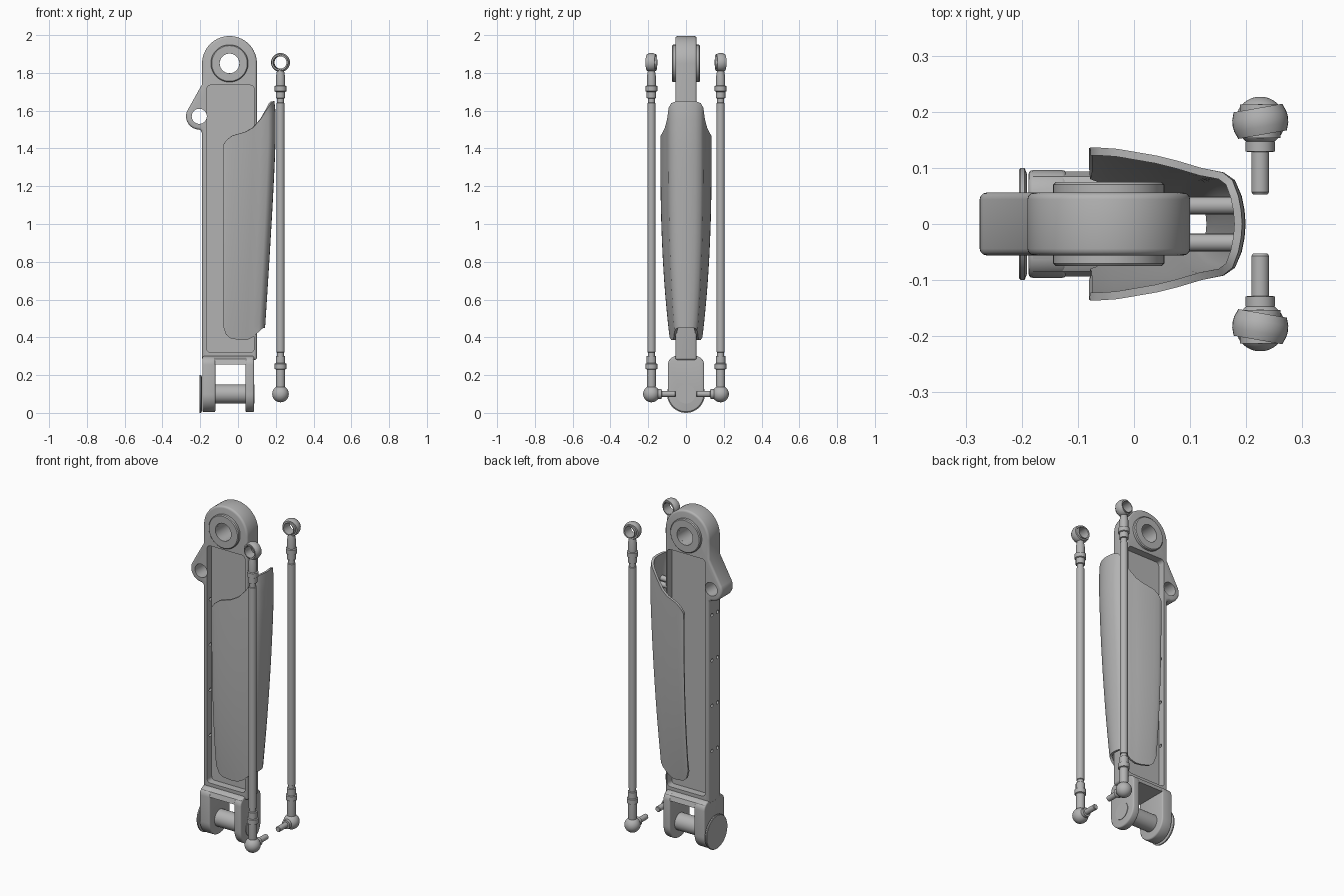
import bpy, bmesh
from math import sin, cos, pi, radians
from mathutils import Matrix, Vector

if "Cube" in bpy.data.objects:
    bpy.data.objects.remove(bpy.data.objects["Cube"], do_unlink=True)

grey = bpy.data.materials.new("plain grey")
grey.use_nodes = True
grey.diffuse_color = (0.45, 0.45, 0.45, 1)
grey.node_tree.nodes["Principled BSDF"].inputs["Base Color"].default_value = (0.45, 0.45, 0.45, 1)


def make(name, bm):
    bmesh.ops.recalc_face_normals(bm, faces=bm.faces)
    mesh = bpy.data.meshes.new(name)
    bm.to_mesh(mesh)
    bm.free()
    obj = bpy.data.objects.new(name, mesh)
    bpy.context.collection.objects.link(obj)
    mesh.materials.append(grey)
    return obj


def activate(obj):
    bpy.ops.object.select_all(action='DESELECT')
    obj.select_set(True)
    bpy.context.view_layer.objects.active = obj


def apply(obj, kind, **settings):
    mod = obj.modifiers.new(kind.lower(), kind)
    for key, value in settings.items():
        setattr(mod, key, value)
    activate(obj)
    bpy.ops.object.modifier_apply(modifier=mod.name)


def bevel(obj, width, segments=3):
    apply(obj, 'BEVEL', width=width, segments=segments, limit_method='ANGLE', angle_limit=radians(40))


def cut(obj, cutter):
    apply(obj, 'BOOLEAN', operation='DIFFERENCE', object=cutter, solver='EXACT')
    bpy.data.objects.remove(cutter, do_unlink=True)


def smooth(obj, angle=35):
    activate(obj)
    bpy.ops.object.shade_smooth_by_angle(angle=radians(angle))


def arc(cx, cy, r, start, end, n=16):
    angles = [radians(start + (end - start) * i / n) for i in range(n + 1)]
    return [(cx + r * cos(a), cy + r * sin(a)) for a in angles]


def prism(name, pts, axis, lo, hi):
    """Extrude an outline along x (points are y, z) or y (points are x, z)."""
    bm = bmesh.new()
    rings = []
    for d in (lo, hi):
        rings.append([bm.verts.new((d, a, b) if axis == 'x' else (a, d, b)) for a, b in pts])
    bm.faces.new(rings[0])
    bm.faces.new(rings[1])
    for i in range(len(pts)):
        j = (i + 1) % len(pts)
        bm.faces.new((rings[0][i], rings[0][j], rings[1][j], rings[1][i]))
    return make(name, bm)


def rect(x0, x1, z0, z1, r=0.02):
    return (arc(x1 - r, z1 - r, r, 0, 90, 4) + arc(x0 + r, z1 - r, r, 90, 180, 4)
            + arc(x0 + r, z0 + r, r, 180, 270, 4) + arc(x1 - r, z0 + r, r, 270, 360, 4))


def lathe(name, profile, place, closed=False, n=32):
    """Spin (radius, height) points about the local z axis."""
    bm = bmesh.new()
    rings = [[bm.verts.new((r * cos(2 * pi * k / n), r * sin(2 * pi * k / n), h)) for k in range(n)]
             for r, h in profile]
    pairs = list(zip(rings, rings[1:]))
    if closed:
        pairs.append((rings[-1], rings[0]))
    else:
        bm.faces.new(rings[0])
        bm.faces.new(rings[-1])
    for a, b in pairs:
        for k in range(n):
            m = (k + 1) % n
            bm.faces.new((a[k], a[m], b[m], b[k]))
    bmesh.ops.transform(bm, matrix=place, verts=bm.verts)
    return make(name, bm)


def at(x, y, z, axis='z', turn=0):
    tilt = {'z': Matrix(), 'y': Matrix.Rotation(-pi / 2, 4, 'X'), 'x': Matrix.Rotation(pi / 2, 4, 'Y')}[axis]
    return Matrix.Translation((x, y, z)) @ Matrix.Rotation(turn, 4, 'Z') @ tilt


def cylinder(name, r, lo, hi, place, n=32):
    return lathe(name, [(r, lo), (r, hi)], place, n=n)


# Main beam with rounded head and side lug
outline = ([(0.10, 0.28)] + arc(-0.045, 1.85, 0.145, 0, 180, 32) + [(-0.19, 1.74)]
           + arc(-0.205, 1.57, 0.07, 155, 270, 14) + [(-0.19, 1.49), (-0.19, 0.28)])
beam = prism("main_beam", outline, 'y', -0.056, 0.056)
bevel(beam, 0.012)
for lo, hi in ((-0.2, -0.012), (0.012, 0.2)):
    cut(beam, prism("pocket_cutter", rect(-0.165, 0.085, 0.32, 1.735), 'y', lo, hi))
cut(beam, cylinder("lug_cutter", 0.04, -0.2, 0.2, at(-0.205, 0, 1.57, 'y')))
cut(beam, cylinder("head_cutter", 0.052, -0.2, 0.2, at(-0.045, 0, 1.85, 'y')))
for i in range(4):
    for side in (-1, 1):
        cut(beam, cylinder("screw_cutter", 0.01, -0.04, 0.04,
                           at(-0.18, side * 0.026, 0.59 + 0.27 * i, 'x'), 12))
smooth(beam)

# Head bushing
smooth(lathe("head_bushing", [(0.052, -0.075), (0.094, -0.075), (0.099, -0.07), (0.099, 0.07),
                              (0.094, 0.075), (0.052, 0.075)], at(-0.045, 0, 1.85, 'y'), True, 48))

# Lower clevis: bridge, two cheeks, axle and end disc
cheek = arc(0, 0.1, 0.096, 180, 360, 24) + arc(0.051, 0.255, 0.045, 0, 90, 6) + arc(-0.051, 0.255, 0.045, 90, 180, 6)
for name, lo, hi in (("outer_cheek", -0.188, -0.12), ("inner_cheek", 0.04, 0.085)):
    part = prism(name, cheek, 'x', lo, hi)
    bevel(part, 0.008)
    smooth(part)
bridge = prism("clevis_bridge", [(-0.094, 0.257), (0.094, 0.257), (0.085, 0.285), (0.06, 0.3),
                                 (-0.06, 0.3), (-0.085, 0.285)], 'x', -0.18, 0.08)
smooth(bridge)
smooth(cylinder("axle", 0.05, -0.15, 0.088, at(0, 0, 0.1, 'x')))
smooth(lathe("end_disc", [(0.09, -0.191), (0.1, -0.195), (0.1, -0.202), (0.097, -0.205)],
             at(0, 0, 0.1, 'x'), n=48))

# Curved fairing: half section as x, y, top height, bottom height
section = [(-0.08, 0.135, 1.38, 0.52), (-0.078, 0.136, 1.42, 0.46), (-0.06, 0.136, 1.445, 0.415),
           (-0.03, 0.134, 1.468, 0.395), (0.04, 0.122, 1.488, 0.385), (0.08, 0.112, 1.51, 0.385),
           (0.12, 0.1, 1.555, 0.4), (0.16, 0.092, 1.615, 0.43), (0.18, 0.078, 1.64, 0.447),
           (0.192, 0.05, 1.65, 0.45), (0.197, 0.025, 1.65, 0.45)]
columns = section + [(0.199, 0, 1.65, 0.45)] + [(x, -y, t, b) for x, y, t, b in reversed(section)]


def fairing_point(x, y, z):
    fall = max(0, 1.45 - z)
    sx = 1 - 0.2 * (fall / 1.0) ** 1.2 - 1.2 * max(0, z - 1.58) ** 1.5
    sy = 1 - 0.36 * (fall / 1.05) ** 2.6
    return Vector((-0.08 + (x + 0.08) * sx, y * sy, z))


bm = bmesh.new()
rows = 24
grid = [[bm.verts.new(fairing_point(x, y, b + (t - b) * i / rows)) for i in range(rows + 1)]
        for x, y, t, b in columns]
for a, b in zip(grid, grid[1:]):
    for i in range(rows):
        bm.faces.new((a[i], b[i], b[i + 1], a[i + 1]))
fairing = make("fairing_shell", bm)
# Make the outer skin face away from the beam before thickening inward
middle = min(fairing.data.polygons, key=lambda p: abs(p.center.y) + abs(p.center.z - 1))
if middle.normal.x < 0:
    fairing.data.flip_normals()
apply(fairing, 'SOLIDIFY', thickness=0.014, offset=-1)
smooth(fairing, 50)

# Standoffs that carry the fairing
for z, reach in ((1.5, 0.185), (0.6, 0.135)):
    for y in (-0.033, 0.033):
        smooth(cylinder("fairing_standoff", 0.016, 0.09, reach, at(0, y, z, 'x'), 16))

# Pair of control rods with ring ends and ball joints
rod = [(0.02, 0.11), (0.024, 0.15), (0.024, 0.23), (0.031, 0.233), (0.031, 0.26), (0.025, 0.263),
       (0.025, 0.30), (0.018, 0.302), (0.018, 0.32), (0.022, 0.322), (0.022, 1.64), (0.018, 1.642),
       (0.018, 1.665), (0.025, 1.667), (0.025, 1.70), (0.031, 1.703), (0.031, 1.73), (0.024, 1.733),
       (0.024, 1.78), (0.018, 1.815)]
ring = [(0.036, -0.024), (0.044, -0.024), (0.049, -0.01), (0.05, 0), (0.049, 0.01), (0.044, 0.024), (0.036, 0.024)]
race = [(0.032, -0.03), (0.036, -0.03), (0.037, 0), (0.036, 0.03), (0.032, 0.03)]
ball = [(r, h) for h, r in arc(0, 0, 0.044, 170, 28, 14)]
stud = [(0.026, 0.036), (0.026, 0.054), (0.016, 0.055), (0.016, 0.126), (0.013, 0.13)]
for label, side in (("front", -1), ("back", 1)):
    x, y = 0.225, 0.183 * side
    smooth(lathe(label + "_rod", rod, at(x, y, 0), n=24))
    smooth(lathe(label + "_rod_ring", ring, at(x, y, 1.855, 'y', radians(10 * side)), True))
    smooth(lathe(label + "_rod_race", race, at(x, y, 1.855, 'y'), True))
    inward = at(x, y, 0.1, 'y', pi if side > 0 else 0)
    smooth(lathe(label + "_ball_joint", ball + stud, inward))
